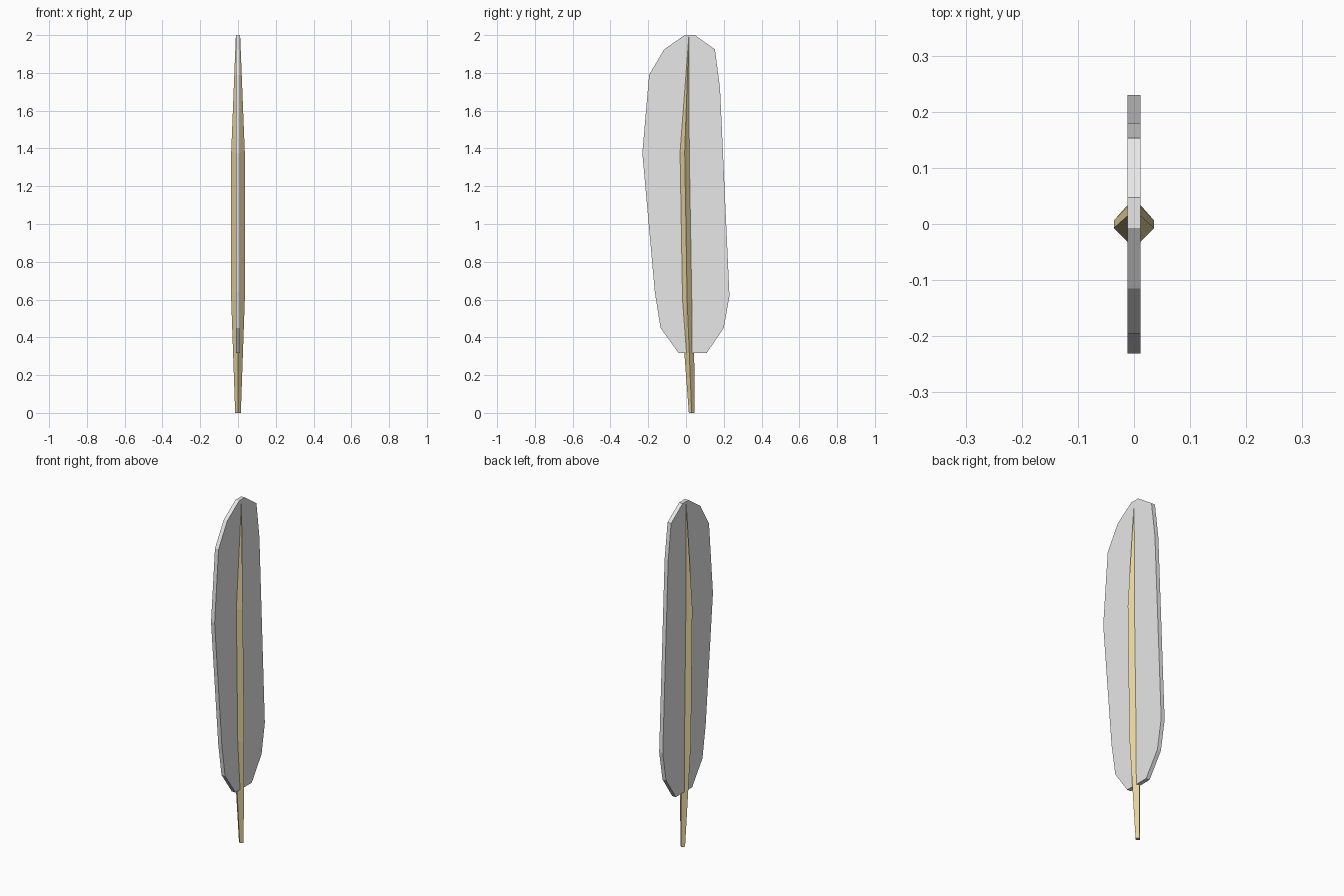
import bpy, bmesh

if "Cube" in bpy.data.objects:
    bpy.data.objects.remove(bpy.data.objects["Cube"])


def material(name, rgb):
    m = bpy.data.materials.new(name)
    m.diffuse_color = (*rgb, 1)
    m.use_nodes = True
    m.node_tree.nodes["Principled BSDF"].inputs["Base Color"].default_value = m.diffuse_color
    return m


def loft(name, rings, mat):
    """Skin equal-length closed rings and cap both ends."""
    bm = bmesh.new()
    loops = [[bm.verts.new(p) for p in ring] for ring in rings]
    for a, b in zip(loops, loops[1:]):
        for i in range(len(a)):
            j = (i + 1) % len(a)
            bm.faces.new((a[i], a[j], b[j], b[i]))
    bm.faces.new(loops[0])
    bm.faces.new(loops[-1])
    bmesh.ops.recalc_face_normals(bm, faces=bm.faces)
    mesh = bpy.data.meshes.new(name)
    bm.to_mesh(mesh)
    bm.free()
    mesh.materials.append(mat)
    obj = bpy.data.objects.new(name, mesh)
    bpy.context.collection.objects.link(obj)
    return obj


# Flat vane: (y, z) outline extruded across x
outline = [(-0.04, 0.318), (-0.135, 0.45), (-0.165, 0.64), (-0.231, 1.375),
           (-0.195, 1.79), (-0.115, 1.925), (-0.007, 2.0), (0.047, 2.0),
           (0.153, 1.925), (0.18, 1.72), (0.23, 0.62), (0.2, 0.45), (0.11, 0.318)]
loft("feather_vane", [[(x, y, z) for y, z in outline] for x in (-0.0115, 0.0115)],
     material("pale grey", (0.8, 0.8, 0.8)))

# Diamond-section quill: z, centre y, half width
stations = [(0.0, 0.03, 0.015), (0.6, 0.006, 0.036), (1.38, -0.007, 0.036), (1.995, 0.015, 0.0115)]
loft("feather_quill",
     [[(w, c, z), (0, c + w, z), (-w, c, z), (0, c - w, z)] for z, c, w in stations],
     material("cream", (0.78, 0.65, 0.34)))
